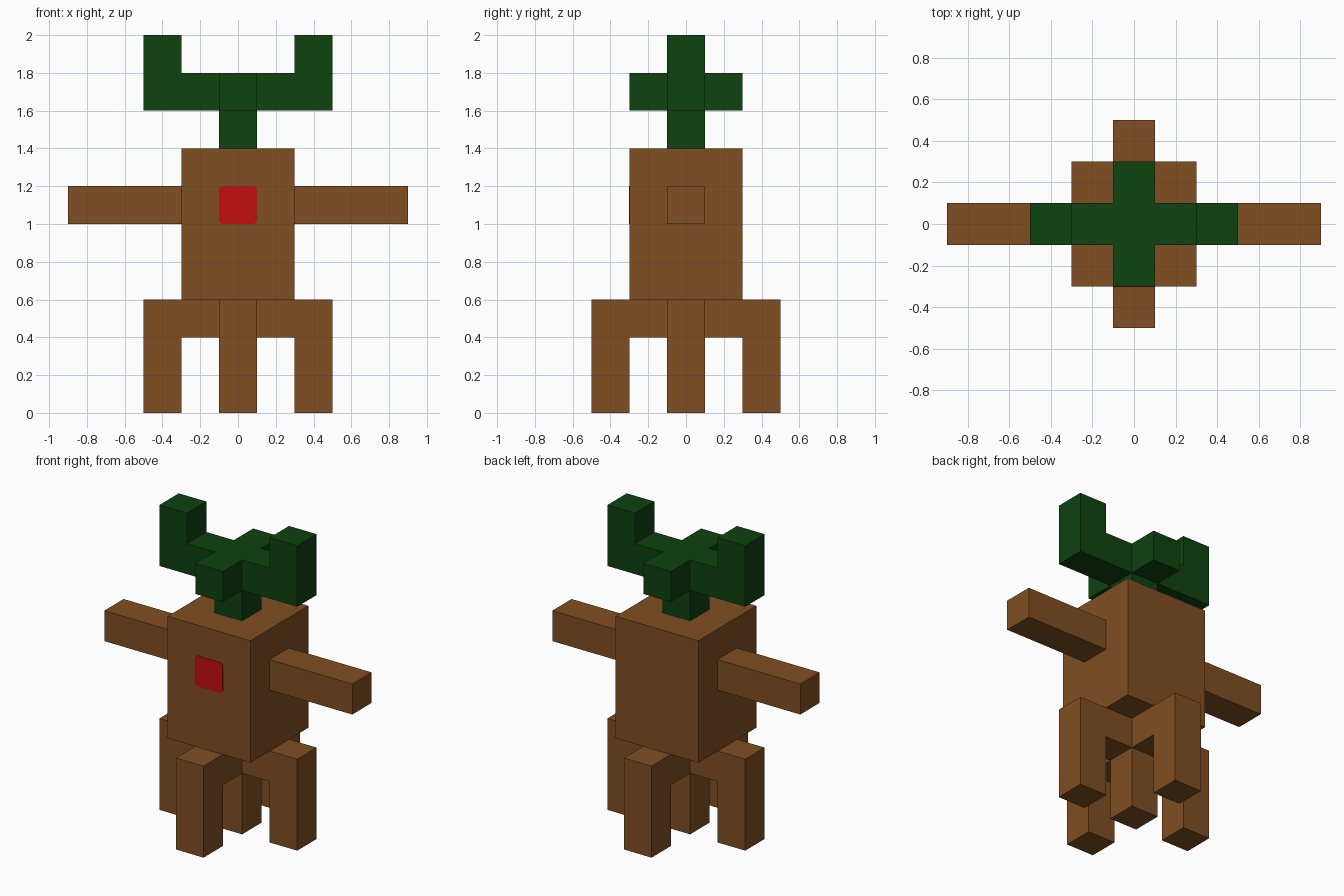
import bpy, bmesh, math
from mathutils import Matrix, Vector

cube = bpy.data.objects.get("Cube")
if cube:
    bpy.data.objects.remove(cube, do_unlink=True)


def material(name, rgb):
    m = bpy.data.materials.new(name)
    m.use_nodes = True
    m.diffuse_color = (*rgb, 1)
    bsdf = next(n for n in m.node_tree.nodes if n.type == 'BSDF_PRINCIPLED')
    bsdf.inputs["Base Color"].default_value = (*rgb, 1)
    return m


BARK = material("bark brown", (0.216, 0.078, 0.016))
LEAF = material("leaf green", (0.0044, 0.054, 0.0048))
RED = material("bright red", (0.55, 0.0044, 0.005))


def finish(name, bm, mat):
    bmesh.ops.recalc_face_normals(bm, faces=bm.faces)
    mesh = bpy.data.meshes.new(name)
    bm.to_mesh(mesh)
    bm.free()
    mesh.materials.append(mat)
    ob = bpy.data.objects.new(name, mesh)
    bpy.context.scene.collection.objects.link(ob)
    return ob


def box(name, lo, hi, mat):
    """Box between two opposite corners."""
    lo, hi = Vector(lo), Vector(hi)
    bm = bmesh.new()
    bmesh.ops.create_cube(bm, size=1, matrix=Matrix.Translation((lo + hi) / 2)
                          @ Matrix.Diagonal((*(hi - lo), 1)))
    return finish(name, bm, mat)


def limb(name, profile, turn, mat, y0=-0.1, y1=0.1):
    """Extrude an x-z profile along y, then turn it about z."""
    bm = bmesh.new()
    face = bm.faces.new([bm.verts.new((x, y0, z)) for x, z in profile])
    out = bmesh.ops.extrude_face_region(bm, geom=[face])
    bmesh.ops.translate(bm, vec=(0, y1 - y0, 0),
                        verts=[v for v in out["geom"] if isinstance(v, bmesh.types.BMVert)])
    bmesh.ops.rotate(bm, verts=bm.verts, cent=(0, 0, 0),
                     matrix=Matrix.Rotation(math.radians(turn), 3, 'Z'))
    return finish(name, bm, mat)


# Trunk and middle root
box("body", (-0.3, -0.3, 0.6), (0.3, 0.3, 1.4), BARK)
box("middle_leg", (-0.1, -0.1, 0), (0.1, 0.1, 0.6), BARK)

# Four bent legs around the middle root
LEG = [(0.1, 0.4), (0.3, 0.4), (0.3, 0), (0.5, 0), (0.5, 0.6), (0.1, 0.6)]
for side, turn in (("left", 0), ("back", 90), ("right", 180), ("front", 270)):
    limb(side + "_leg", LEG, turn, BARK)

# Arms
ARM = [(0.3, 1.0), (0.9, 1.0), (0.9, 1.2), (0.3, 1.2)]
for side, turn in (("left", 0), ("right", 180)):
    limb(side + "_arm", ARM, turn, BARK)

# Leafy crown: stem, two upturned branches, two short branches
box("crown_stem", (-0.1, -0.1, 1.4), (0.1, 0.1, 1.8), LEAF)
TALL = [(0.1, 1.6), (0.5, 1.6), (0.5, 2.0), (0.3, 2.0), (0.3, 1.8), (0.1, 1.8)]
SHORT = [(0.1, 1.6), (0.3, 1.6), (0.3, 1.8), (0.1, 1.8)]
for side, turn, shape in (("left", 0, TALL), ("back", 90, SHORT),
                          ("right", 180, TALL), ("front", 270, SHORT)):
    limb(side + "_branch", shape, turn, LEAF)

# Red chest patch with slightly rounded corners
patch = []
for i, (sx, sz) in enumerate(((1, 1), (-1, 1), (-1, -1), (1, -1))):
    for k in range(4):
        a = math.radians(90 * i + 30 * k)
        patch.append((sx * 0.08 + 0.02 * math.cos(a), 1.1 + sz * 0.08 + 0.02 * math.sin(a)))
limb("chest_patch", patch, 0, RED, y0=-0.303, y1=-0.298)
